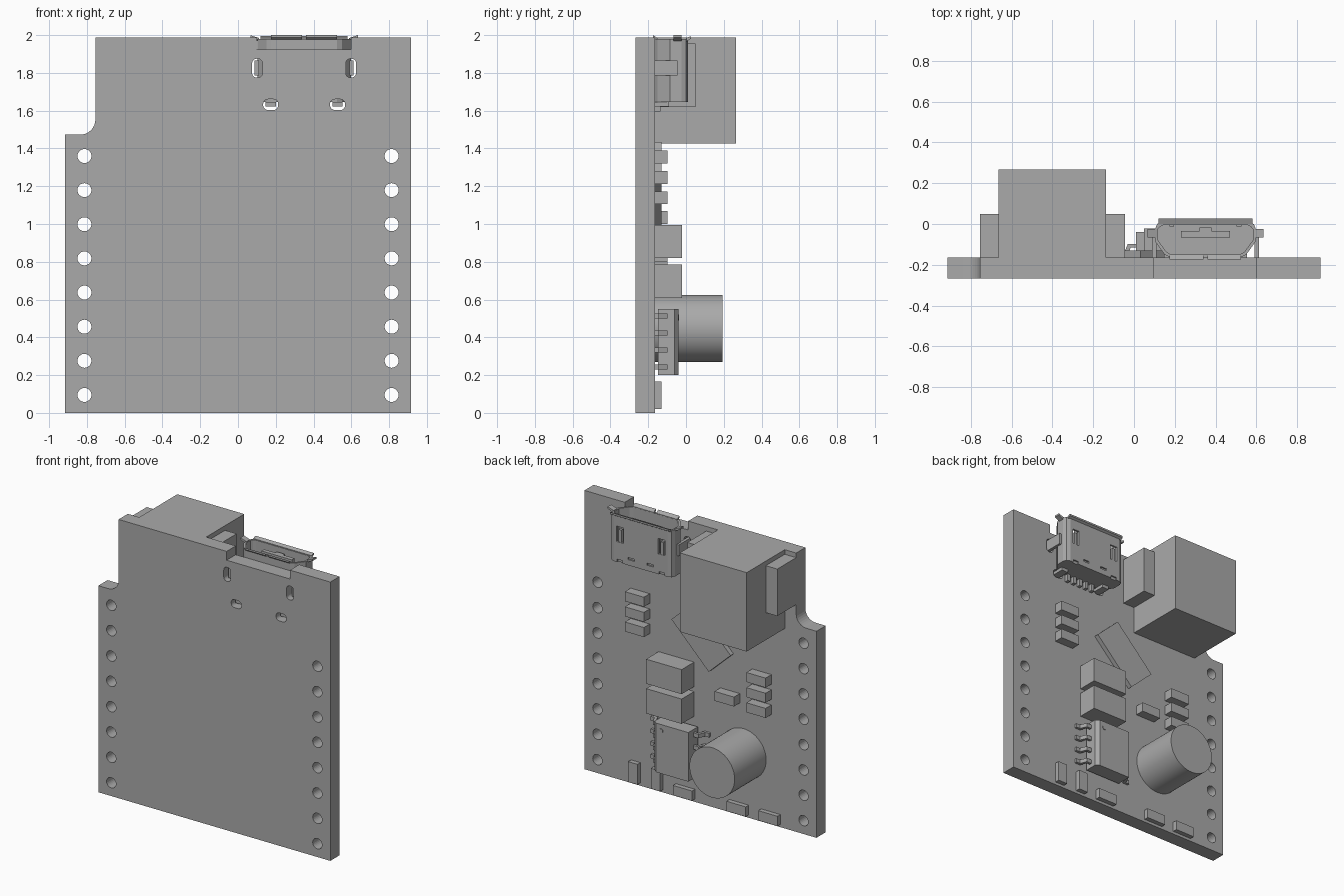
import bpy, bmesh, math
from mathutils import Vector, Matrix

cube = bpy.data.objects.get("Cube")
if cube:
    bpy.data.objects.remove(cube, do_unlink=True)

grey = bpy.data.materials.new("plain grey")
grey.use_nodes = True
grey.diffuse_color = (0.4, 0.4, 0.4, 1)
grey.node_tree.nodes["Principled BSDF"].inputs["Base Color"].default_value = (0.4, 0.4, 0.4, 1)

FRONT, BACK = -0.267, -0.163      # the two faces of the board
USB_X = 0.35                      # middle of the socket


def finish(name, bm, smooth=False):
    bmesh.ops.recalc_face_normals(bm, faces=bm.faces)
    mesh = bpy.data.meshes.new(name)
    bm.to_mesh(mesh)
    bm.free()
    mesh.materials.append(grey)
    ob = bpy.data.objects.new(name, mesh)
    bpy.context.collection.objects.link(ob)
    if smooth:
        bpy.ops.object.select_all(action='DESELECT')
        ob.select_set(True)
        bpy.context.view_layer.objects.active = ob
        bpy.ops.object.shade_smooth_by_angle(angle=math.radians(35))
    return ob


def add_box(bm, x, y, z):
    size = Vector((x[1] - x[0], y[1] - y[0], z[1] - z[0]))
    mid = Vector((sum(x) / 2, sum(y) / 2, sum(z) / 2))
    bmesh.ops.create_cube(bm, size=1, matrix=Matrix.Translation(mid) @ Matrix.Diagonal(size).to_4x4())


def add_prism(bm, pts, lo, hi, axis):
    """Extrude an outline along y (points are x, z) or along z (points are x, y)."""
    def place(p, h):
        return (p[0], h, p[1]) if axis == 'y' else (p[0], p[1], h)
    a = [bm.verts.new(place(p, lo)) for p in pts]
    b = [bm.verts.new(place(p, hi)) for p in pts]
    bm.faces.new(a)
    bm.faces.new(b)
    for i in range(len(pts)):
        j = (i + 1) % len(pts)
        bm.faces.new((a[i], a[j], b[j], b[i]))


def box(name, x, y, z):
    bm = bmesh.new()
    add_box(bm, x, y, z)
    return finish(name, bm)


def prism(name, pts, lo, hi, axis):
    bm = bmesh.new()
    add_prism(bm, pts, lo, hi, axis)
    return finish(name, bm)


def arc(cx, cz, r, start, end, n=8):
    angles = [math.radians(start + (end - start) * i / n) for i in range(n + 1)]
    return [(cx + r * math.cos(t), cz + r * math.sin(t)) for t in angles]


def slot(cx, cz, w, h):
    r = min(w, h) * 0.45
    out = []
    for sx, sz, t in ((1, 1, 0), (-1, 1, 90), (-1, -1, 180), (1, -1, 270)):
        out += arc(cx + sx * (w / 2 - r), cz + sz * (h / 2 - r), r, t, t + 90, 5)
    return out


def cut(ob, cutter):
    cutter.hide_render = True
    mod = ob.modifiers.new("cut", 'BOOLEAN')
    mod.operation, mod.solver, mod.object = 'DIFFERENCE', 'EXACT', cutter
    bpy.ops.object.select_all(action='DESELECT')
    ob.select_set(True)
    bpy.context.view_layer.objects.active = ob
    bpy.ops.object.modifier_apply(modifier=mod.name)
    bpy.data.objects.remove(cutter, do_unlink=True)


# Board: notched top corner, recess for the socket, pin holes and slots
outline = [(-0.915, 0), (0.915, 0), (0.915, 1.988), (0.597, 1.988), (0.597, 1.925),
           (0.097, 1.925), (0.097, 1.988), (-0.755, 1.988)]
outline += arc(-0.835, 1.553, 0.08, 0, -90) + [(-0.915, 1.473)]
board = prism("board", outline, FRONT, BACK, 'y')
bm = bmesh.new()
for side in (-1, 1):
    for i in range(8):
        hole = arc(side * 0.813, 0.095 + i * 0.1807, 0.037, 0, 360, 24)[:-1]
        add_prism(bm, hole, -0.4, 0, 'y')
    add_prism(bm, slot(USB_X + side * 0.248, 1.825, 0.055, 0.1), -0.4, 0, 'y')
    add_prism(bm, slot(USB_X + side * 0.177, 1.632, 0.08, 0.057), -0.4, 0, 'y')
cut(board, finish("board_cutter", bm))

# Battery connector: block with a step on each side
box("connector_block", (-0.665, -0.137), (BACK, 0.266), (1.425, 1.988))
for label, x in (("right", (-0.755, -0.665)), ("left", (-0.137, -0.045))):
    box("connector_step_" + label, x, (BACK, 0.05), (1.62, 1.955))


# Socket shell: a tapered tube, closed below and open above
def shell_outline(t):
    half = [(0.175 - t * 0.4, -0.163 + t), (0.2 - t * 0.6, -0.15 + t), (0.247 - t, -0.085 + t * 0.4),
            (0.247 - t, -0.025), (0.237 - t, 0 - t), (0.212 - t * 0.5, 0.01 - t)]
    return [(USB_X + x, y) for x, y in half] + [(USB_X - x, y) for x, y in reversed(half)]


shell = prism("socket_shell", shell_outline(0), 1.645, 1.98, 'z')
bm = bmesh.new()
add_prism(bm, shell_outline(0.014), 1.72, 2.1, 'z')
cut(shell, finish("shell_cavity_cutter", bm))
bm = bmesh.new()
for side in (-1, 1):
    cx = USB_X + side * 0.165
    add_box(bm, (cx - 0.027, cx + 0.027), (-0.02, 0.05), (1.79, 1.9))
    add_box(bm, (cx - 0.09 * side - 0.025, cx - 0.09 * side + 0.025), (0, 0.05), (1.685, 1.7))
    add_box(bm, (cx - 0.022, cx + 0.022), (0, 0.05), (1.6, 1.665))
cut(shell, finish("shell_slot_cutter", bm))
box("socket_tongue", (0.23, 0.47), (-0.065, -0.035), (1.7, 1.95))
box("tongue_key", (0.32, 0.38), (-0.04, -0.018), (1.7, 1.95))
for side, label in ((-1, "right"), (1, "left")):
    cx = USB_X + side * 0.165
    box("shell_spring_" + label, (cx - 0.012, cx + 0.012), (-0.012, 0.008), (1.79, 1.88))

# Flared lips round the socket mouth
def lip(name, along, start, end, sideways=False):
    (s0, h0), (s1, h1), t = start, end, 0.013
    prof = [(s0, h0), (s1, h1 - t), (s1, h1), (s0, h0 + t * 1.5)]
    bm = bmesh.new()
    rows = [[bm.verts.new((s, a, h) if sideways else (a, s, h)) for s, h in prof] for a in along]
    bm.faces.new(rows[0])
    bm.faces.new(rows[1])
    for i in range(4):
        j = (i + 1) % 4
        bm.faces.new((rows[0][i], rows[0][j], rows[1][j], rows[1][i]))
    finish(name, bm)


lip("back_lip", (0.12, 0.58), (0.0, 1.965), (0.026, 1.994))
lip("front_lip_right", (0.175, 0.34), (-0.15, 1.965), (-0.175, 2.0))
lip("front_lip_left", (0.36, 0.525), (-0.15, 1.965), (-0.175, 2.0))
for side, label in ((-1, "right"), (1, "left")):
    lip("side_lip_" + label, (-0.065, -0.025), (USB_X + side * 0.238, 1.965),
        (USB_X + side * 0.285, 2.0), True)
    # Shell tabs and feet that sit in the board slots
    tab_x = sorted((USB_X + side * 0.24, USB_X + side * 0.262))
    box("shell_tab_" + label, tab_x, (-0.235, -0.045), (1.785, 1.865))
    foot = USB_X + side * 0.177
    box("shell_foot_" + label, (foot - 0.027, foot + 0.027), (-0.235, -0.09), (1.622, 1.645))
for i in range(5):
    x = USB_X + (i - 2) * 0.052
    box("socket_pin_%d" % (i + 1), (x - 0.012, x + 0.012), (BACK, -0.135), (1.595, 1.66))

# Small flat chips: x, z and thickness
for i in range(3):
    z = 1.105 + i * 0.108
    box("left_resistor_%d" % (i + 1), (0.4, 0.55), (BACK, -0.097), (z, z + 0.068))
    z = 0.785 + i * 0.108
    box("right_resistor_%d" % (i + 1), (-0.56, -0.408), (BACK, -0.097), (z, z + 0.068))
box("single_resistor", (-0.31, -0.157), (BACK, -0.097), (0.8, 0.867))
for i, x in enumerate((0.475, 0.295)):
    box("upright_lamp_%d" % (i + 1), (x, x + 0.073), (BACK, -0.13), (0.02, 0.165))
for i, x in enumerate((0.043, -0.38, -0.63)):
    box("flat_lamp_%d" % (i + 1), (x, x + 0.151), (BACK, -0.13), (0.02, 0.09))

# Tilted flat chip
tilted = [(-0.088, 0.975), (0.206, 1.271), (0.033, 1.433), (-0.261, 1.137)]
prism("tilted_chip", tilted, BACK, -0.13, 'y')

# Two capacitor blocks
for name, z in (("upper_capacitor", (0.82, 0.995)), ("lower_capacitor", (0.608, 0.785))):
    box(name, (0.05, 0.33), (BACK, -0.022), z)

# Eight-legged chip with one chamfered edge
body = [(0.01, -0.148), (0.29, -0.148), (0.29, -0.062), (0.265, -0.04), (0.01, -0.04)]
prism("chip_body", body, 0.2, 0.55, 'z')
bm = bmesh.new()
add_prism(bm, arc(0.225, 0.505, 0.016, 0, 360, 16)[:-1], -0.042, -0.036, 'y')
finish("chip_dot", bm)
leg = [(0.13, -0.097), (0.18, -0.097), (0.2, -0.145), (0.23, -0.145), (0.23, -0.163),
       (0.186, -0.163), (0.166, -0.115), (0.13, -0.115)]
for side, label in ((-1, "right"), (1, "left")):
    for i in range(4):
        z = 0.243 + i * 0.09
        prism("%s_leg_%d" % (label, i + 1), [(0.15 + side * x, y) for x, y in leg],
              z - 0.014, z + 0.014, 'z')

# Round capacitor
bm = bmesh.new()
add_prism(bm, arc(-0.34, 0.447, 0.178, 0, 360, 64)[:-1], BACK, 0.192, 'y')
finish("round_capacitor", bm, smooth=True)
